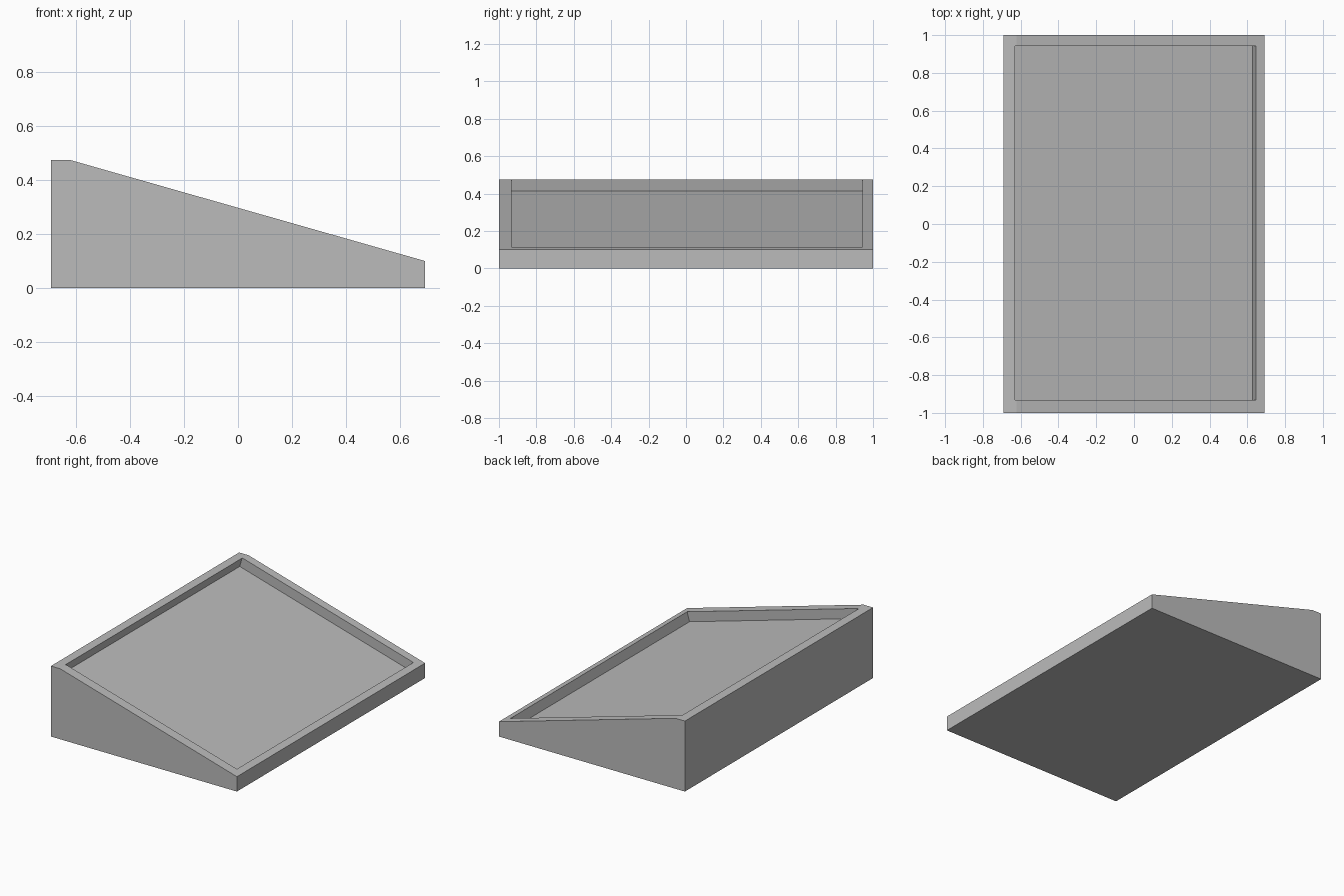
import bpy
import bmesh
from mathutils import Vector

cube = bpy.data.objects.get("Cube")
if cube:
    bpy.data.objects.remove(cube, do_unlink=True)

# Single flat grey
grey = bpy.data.materials.new("plain_grey")
grey.use_nodes = True
colour = (0.5, 0.5, 0.5, 1)
grey.diffuse_color = colour
grey.node_tree.nodes["Principled BSDF"].inputs["Base Color"].default_value = colour


def prism(name, profile, y0, y1):
    """Extrude an (x, z) profile along y."""
    bm = bmesh.new()
    face = bm.faces.new([bm.verts.new((x, y0, z)) for x, z in profile])
    ext = bmesh.ops.extrude_face_region(bm, geom=[face])
    verts = [v for v in ext["geom"] if isinstance(v, bmesh.types.BMVert)]
    bmesh.ops.translate(bm, verts=verts, vec=(0, y1 - y0, 0))
    bmesh.ops.recalc_face_normals(bm, faces=bm.faces)
    mesh = bpy.data.meshes.new(name)
    bm.to_mesh(mesh)
    bm.free()
    mesh.materials.append(grey)
    obj = bpy.data.objects.new(name, mesh)
    bpy.context.collection.objects.link(obj)
    return obj


# Wedge body: tall edge at -x with a narrow flat top, sloping to a low lip at +x
HALF, TOP, LIP, BREAK = 0.692, 0.474, 0.10, -0.622
wedge = prism("sloped_tray", [(-HALF, 0), (HALF, 0), (HALF, LIP),
                              (BREAK, TOP), (-HALF, TOP)], -1, 1)

# Recess sunk square to the slope
low = Vector((HALF, LIP))
along = (Vector((BREAK, TOP)) - low).normalized()
down = Vector((along.y, -along.x)) * -1
if down.y > 0:
    down = -down
DEPTH, RISE = 0.065, 0.05
start = low + along * 0.049
end = start + along * 1.325
recess = prism("recess_cutter", [start + down * DEPTH, end + down * DEPTH,
                                 end - down * RISE, start - down * RISE], -0.933, 0.943)
recess.hide_render = True

cut = wedge.modifiers.new("recess", "BOOLEAN")
cut.operation = "DIFFERENCE"
cut.solver = "EXACT"
cut.object = recess
bpy.context.view_layer.objects.active = wedge
bpy.ops.object.modifier_apply(modifier=cut.name)
bpy.data.objects.remove(recess, do_unlink=True)
